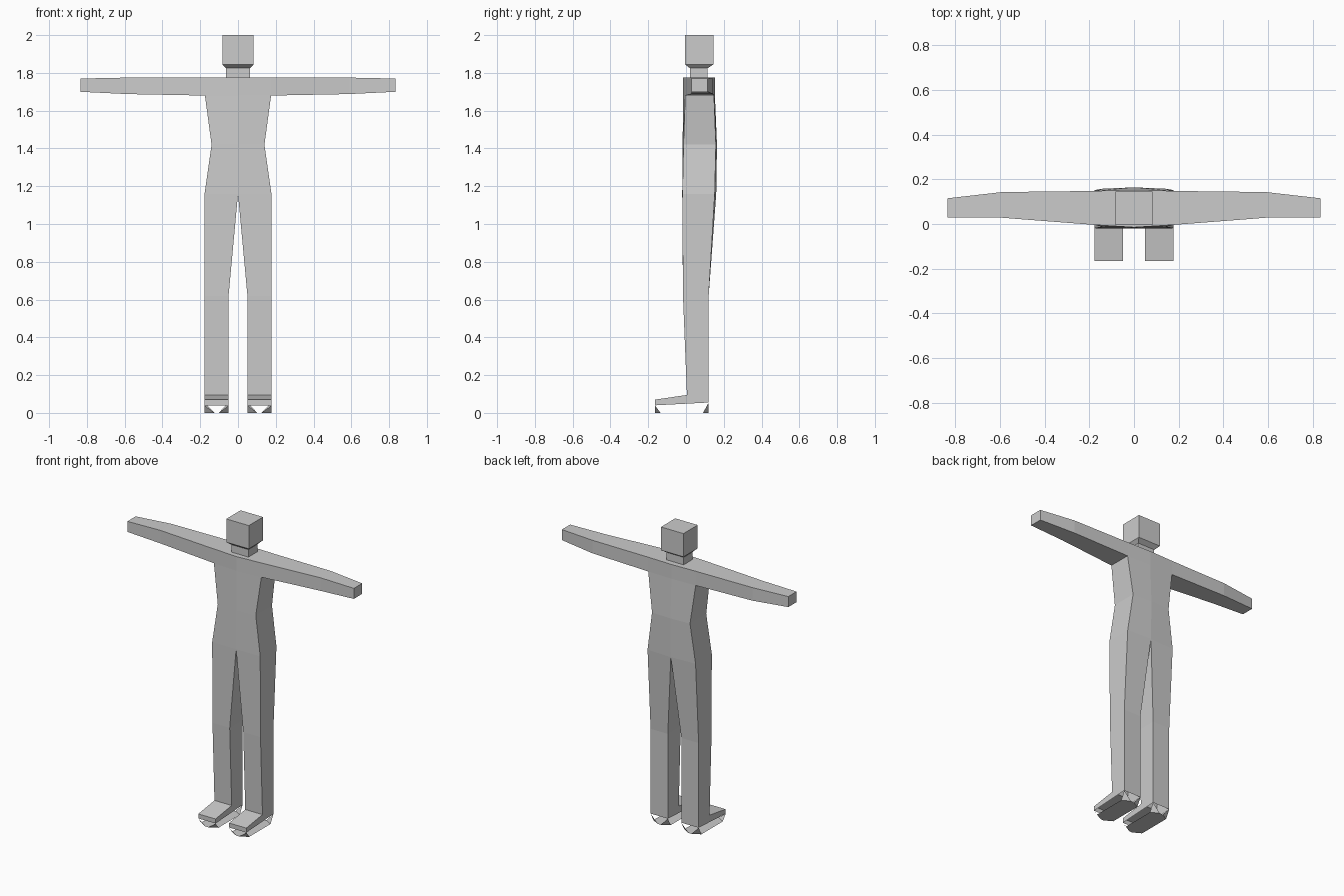
import bpy, bmesh

if "Cube" in bpy.data.objects:
    bpy.data.objects.remove(bpy.data.objects["Cube"])


def finish(bm, name, mirror=False):
    bmesh.ops.remove_doubles(bm, verts=bm.verts, dist=0.0005)
    bmesh.ops.recalc_face_normals(bm, faces=bm.faces)
    me = bpy.data.meshes.new(name)
    bm.to_mesh(me)
    bm.free()
    ob = bpy.data.objects.new(name, me)
    bpy.context.collection.objects.link(ob)
    if mirror:
        mod = ob.modifiers.new("Mirror", 'MIRROR')
        mod.use_clip = True
    return ob


def loft(bm, rings, closed=True, cap=False, skip=()):
    """Quads between successive rings; skip holds (segment, side) pairs left open."""
    vs = [[bm.verts.new(p) for p in r] for r in rings]
    n = len(vs[0])
    for s in range(len(vs) - 1):
        for i in range(n if closed else n - 1):
            if (s, i) not in skip:
                j = (i + 1) % n
                bm.faces.new((vs[s][i], vs[s][j], vs[s + 1][j], vs[s + 1][i]))
    if cap:
        bm.faces.new(vs[-1])


def leg_ring(xi, xo, yf, yb, zf, zb):
    return [(xi, yf, zf), (xo, yf, zf), (xo, yb, zb), (xi, yb, zb)]


X0, X1 = 0.05, 0.177           # inner and outer leg
YT, YH = -0.165, 0.12          # toe and heel

# Body: arms, torso and legs as one mirrored skin
body = bmesh.new()
arm = []
for x, yf, yb, zb, zt in [(0, -0.015, 0.153, 1.68, 1.775), (0.175, -0.004, 0.148, 1.68, 1.775),
                          (0.59, 0.028, 0.143, 1.688, 1.775), (0.835, 0.028, 0.115, 1.70, 1.77)]:
    arm.append([(x, yf, zb), (x, yb, zb), (x, yb, zt), (x, yf, zt)])
loft(body, arm, cap=True, skip=[(0, 0)])

torso = [[(0, -0.015, 1.68), (0.175, -0.004, 1.68), (0.175, 0.148, 1.68), (0, 0.153, 1.68)]]
for w, z, fc, fs, bs, bc in [(0.14, 1.42, -0.018, -0.013, 0.158, 0.164),
                             (X1, 1.16, -0.02, -0.019, 0.152, 0.16)]:
    torso.append([(0, fc, z), (w, fs, z), (w, bs, z), (0, bc, z)])
loft(body, torso, closed=False)

loft(body, [torso[-1],
            leg_ring(X0, X1, -0.016, 0.12, 0.62, 0.62),
            leg_ring(X0, X1, 0.005, YH, 0.095, 0.085),
            leg_ring(X0, X1, YT, YH, 0.07, 0.065),
            leg_ring(X0, X1, YT, YH, 0.04, 0.055)])
finish(body, "body", True)

# Soles: flat plate with cut corners, joined to the foot only at the corners
sole = bmesh.new()
outline = []
for x, dx, y, dy, z, flip in [(X0, 0.052, YT, 0.03, 0.04, False), (X1, -0.052, YT, 0.03, 0.04, True),
                              (X1, -0.052, YH, -0.03, 0.055, False), (X0, 0.052, YH, -0.03, 0.055, True)]:
    a = sole.verts.new((x, y + dy, 0))
    b = sole.verts.new((x + dx, y, 0))
    sole.faces.new((a, b, sole.verts.new((x, y, z))))
    outline += [b, a] if flip else [a, b]
sole.faces.new(outline)
finish(sole, "shoe_sole", True)

# Head and neck
head = bmesh.new()
loft(head, [[(-w, yf, z), (w, yf, z), (w, yb, z), (-w, yb, z)]
            for w, yf, yb, z in [(0.063, 0.02, 0.115, 1.77), (0.063, 0.02, 0.115, 1.825),
                                 (0.083, -0.005, 0.145, 1.845), (0.083, -0.005, 0.145, 2.0)]], cap=True)
finish(head, "head_and_neck")
